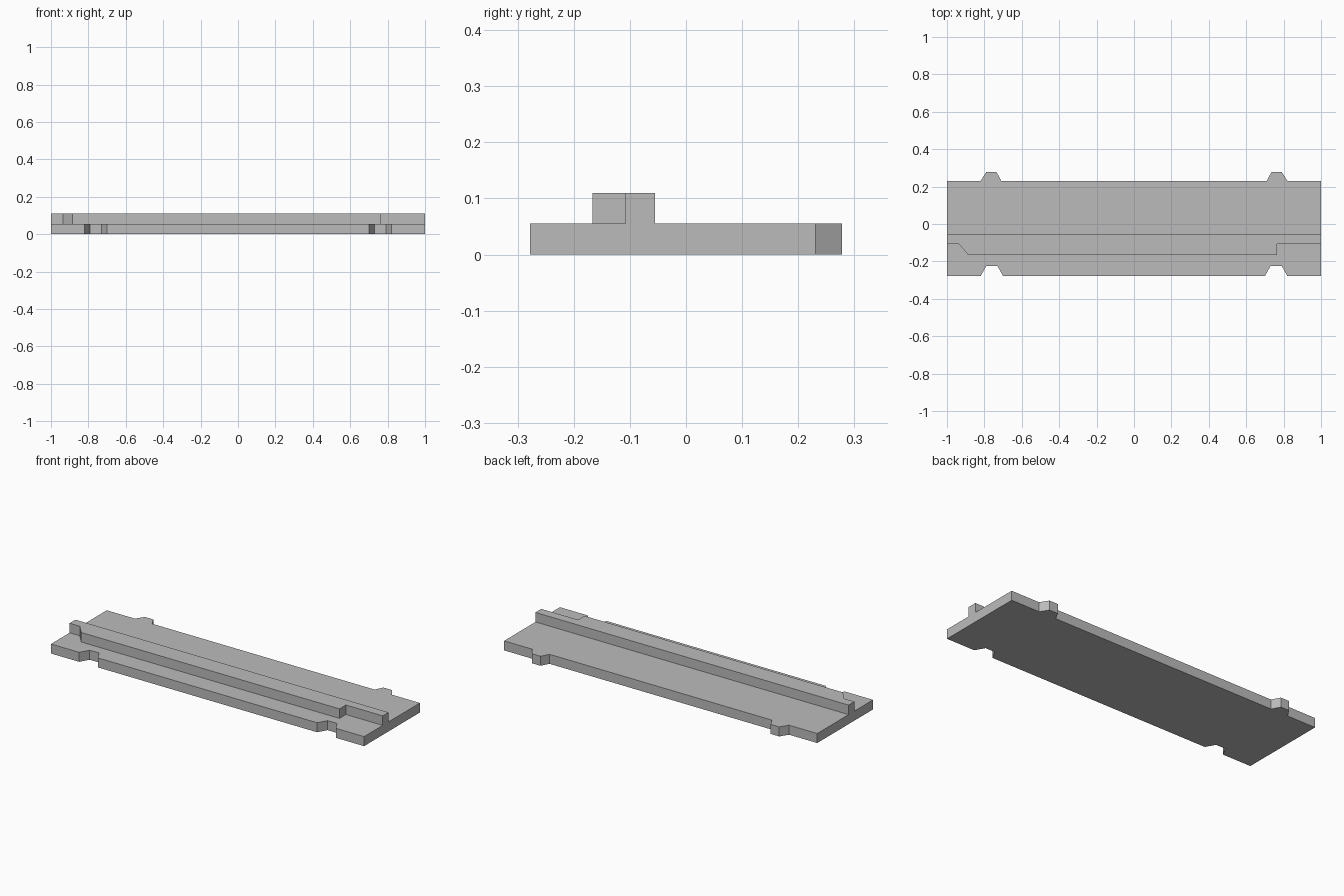
import bpy
import bmesh

cube = bpy.data.objects.get("Cube")
if cube:
    bpy.data.objects.remove(cube, do_unlink=True)

grey = bpy.data.materials.new("ballast_grey")
grey.use_nodes = True
colour = (0.5, 0.5, 0.5, 1)
grey.diffuse_color = colour
grey.node_tree.nodes["Principled BSDF"].inputs["Base Color"].default_value = colour


def extrude_outline(name, outline, bottom, top):
    """Solid prism from a plan outline."""
    bm = bmesh.new()
    face = bm.faces.new([bm.verts.new((x, y, bottom)) for x, y in outline])
    result = bmesh.ops.extrude_face_region(bm, geom=[face])
    for v in result["geom"]:
        if isinstance(v, bmesh.types.BMVert):
            v.co.z = top
    bmesh.ops.recalc_face_normals(bm, faces=bm.faces)
    mesh = bpy.data.meshes.new(name)
    bm.to_mesh(mesh)
    bm.free()
    mesh.materials.append(grey)
    obj = bpy.data.objects.new(name, mesh)
    bpy.context.collection.objects.link(obj)
    return obj


def mirrored(half):
    """Complete a left half outline with its mirror image."""
    return half + [(-x, y) for x, y in reversed(half)]


BASE_TOP, RAIL_TOP = 0.055, 0.11
FRONT, NOTCH, BACK, TAB = -0.278, -0.225, 0.231, 0.278

# Base plate: notches along the front, matching tabs along the back
front_half = [(-1, FRONT), (-0.82, FRONT), (-0.79, NOTCH), (-0.73, NOTCH), (-0.7, FRONT)]
back_half = [(0.71, BACK), (0.735, TAB), (0.79, TAB), (0.82, BACK), (1, BACK)]
back_edge = mirrored(back_half[::-1])
extrude_outline("base_plate", mirrored(front_half) + back_edge, 0, BASE_TOP)

# Raised rail: sloped shoulder at the right end, square step at the left end
rail = [(-1, -0.108), (-0.935, -0.108), (-0.885, -0.167), (0.765, -0.167),
        (0.765, -0.108), (1, -0.108), (1, -0.055), (-1, -0.055)]
extrude_outline("raised_rail", rail, BASE_TOP, RAIL_TOP)
